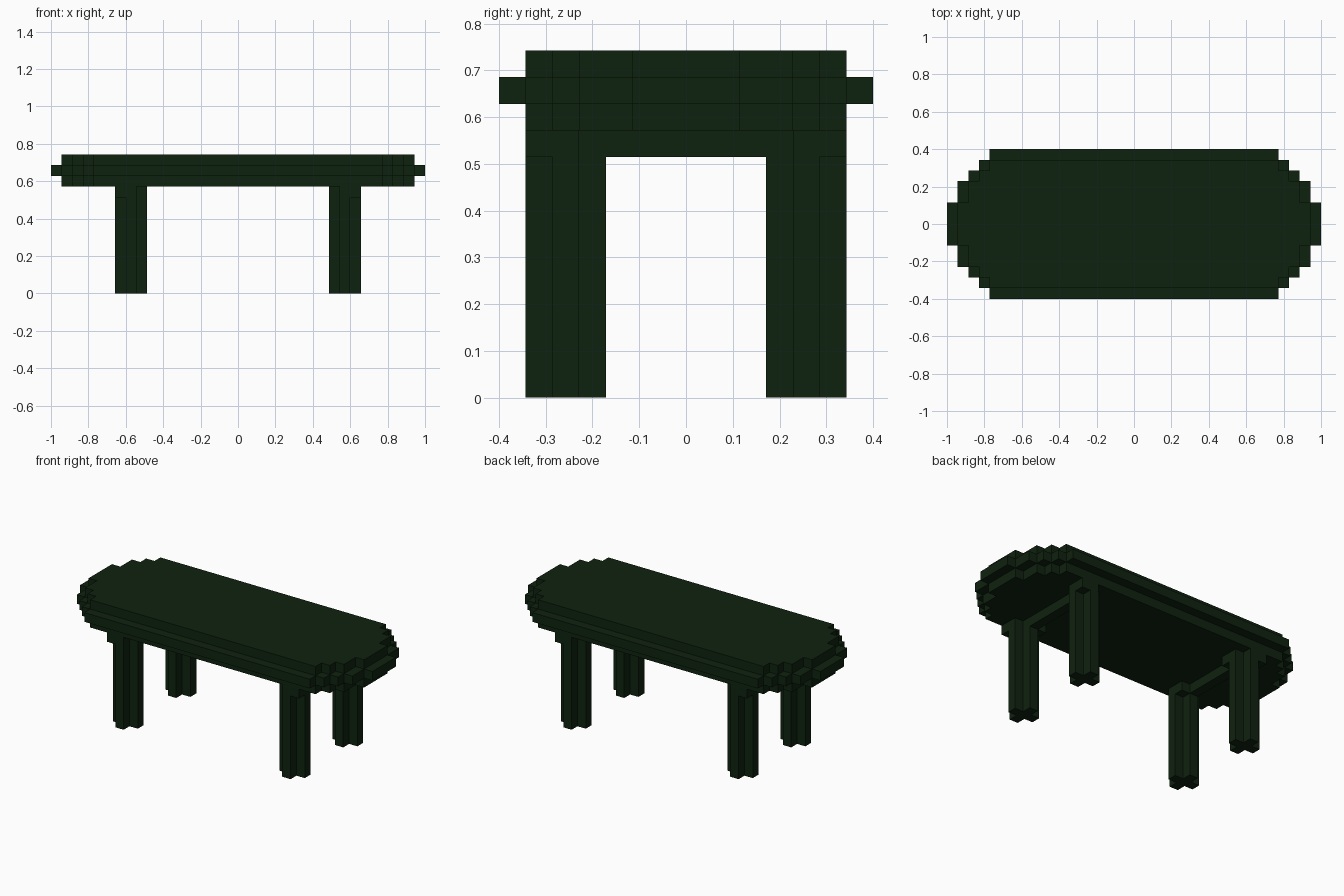
import bpy
import bmesh

U = 2 / 35  # size of one block

cube = bpy.data.objects.get("Cube")
if cube:
    bpy.data.objects.remove(cube, do_unlink=True)

green = bpy.data.materials.new("dark_green")
green.use_nodes = True
colour = (0.0045, 0.016, 0.0048, 1)
green.diffuse_color = colour
green.node_tree.nodes["Principled BSDF"].inputs["Base Color"].default_value = colour


def prism(name, outline, z0, z1):
    """Extrude a flat outline, given in blocks, from z0 up to z1."""
    bm = bmesh.new()
    base = bm.faces.new([bm.verts.new((x * U, y * U, z0 * U)) for x, y in outline])
    top = bmesh.ops.extrude_face_region(bm, geom=[base])["geom"]
    bmesh.ops.translate(bm, vec=(0, 0, (z1 - z0) * U),
                        verts=[v for v in top if isinstance(v, bmesh.types.BMVert)])
    bmesh.ops.recalc_face_normals(bm, faces=bm.faces[:])
    mesh = bpy.data.meshes.new(name)
    bm.to_mesh(mesh)
    bm.free()
    mesh.materials.append(green)
    obj = bpy.data.objects.new(name, mesh)
    bpy.context.collection.objects.link(obj)
    return obj


def stepped(steps):
    """Mirror a staircase of (half width, half depth) steps into four quadrants."""
    quarter = []
    for i, (x, y) in enumerate(steps):
        if i:
            quarter.append((x, steps[i - 1][1]))
        quarter.append((x, y))
    half = quarter + [(-x, y) for x, y in reversed(quarter)]
    return half + [(-x, -y) for x, y in half]


def rect(x0, x1, y0, y1):
    return [(x0, y0), (x1, y0), (x1, y1), (x0, y1)]


# Tabletop: a wide middle slab between two slabs one block smaller all round
wide = stepped([(17.5, 2), (16.5, 4), (15.5, 5), (14.5, 6), (13.5, 7)])
narrow = stepped([(16.5, 2), (15.5, 4), (14.5, 5), (13.5, 6)])
prism("tabletop_lower", narrow, 10, 11)
prism("tabletop_middle", wide, 11, 12)
prism("tabletop_upper", narrow, 12, 13)

# Legs with a cross-shaped section, corner brackets and one beam per pair
cross = stepped([(1.5, 0.5), (0.5, 1.5)])
for sx, side in ((1, "left"), (-1, "right")):
    for sy, end in ((-1, "front"), (1, "back")):
        cx, cy = sx * 10, sy * 4.5
        prism(f"{end}_{side}_leg", [(cx + x, cy + y) for x, y in cross], 0, 10)
        for d, place in ((1, "outer"), (-1, "inner")):
            bx, by = cx + d * sx, cy + d * sy
            prism(f"{end}_{side}_{place}_bracket",
                  rect(bx - 0.5, bx + 0.5, by - 0.5, by + 0.5), 9, 10)
    prism(f"{side}_beam", rect(sx * 10 - 0.5, sx * 10 + 0.5, -3, 3), 9, 10)
